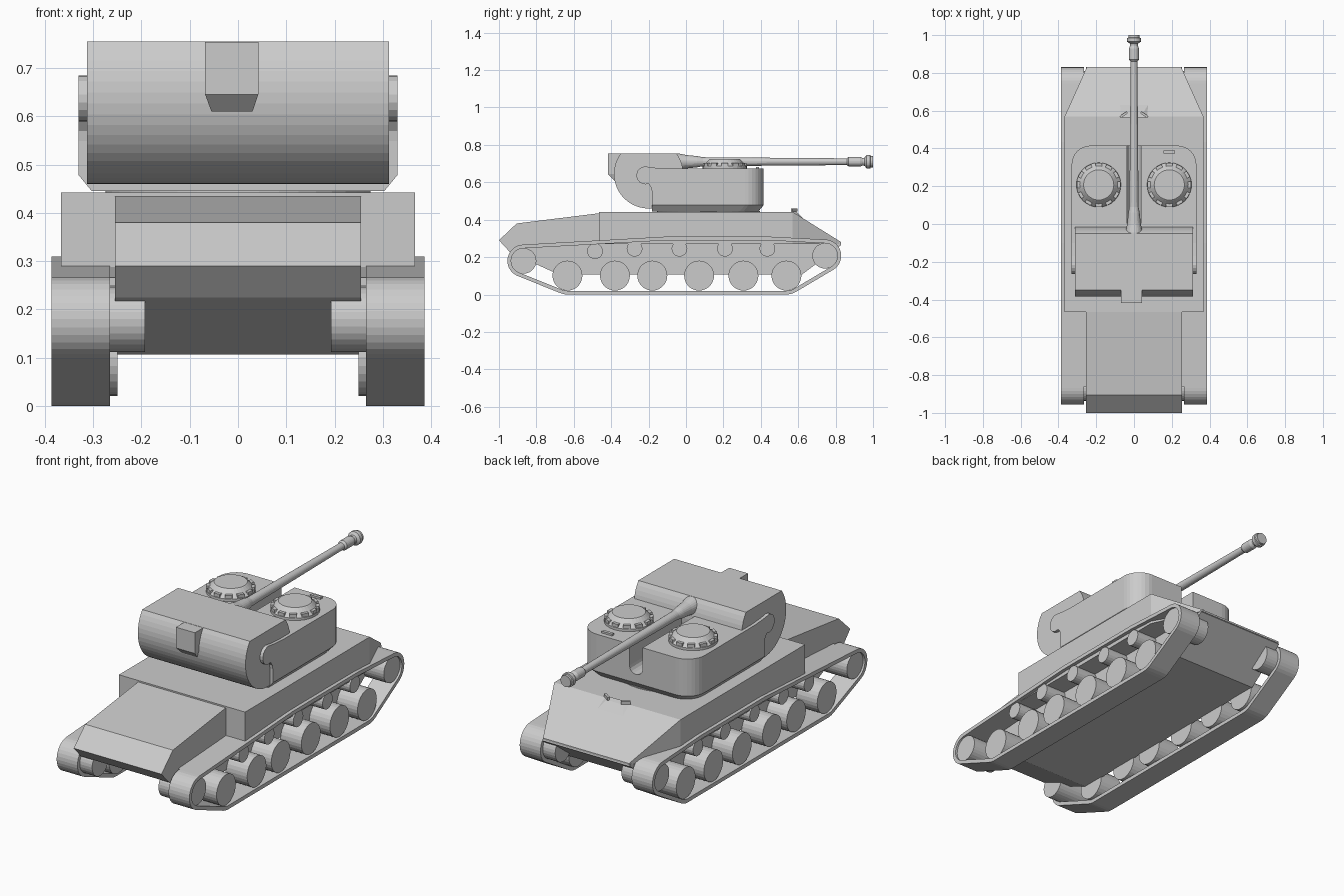
import bpy, bmesh, math
from mathutils import Vector, Matrix

if "Cube" in bpy.data.objects:
    bpy.data.objects.remove(bpy.data.objects["Cube"])


def finish(name, bm):
    bmesh.ops.recalc_face_normals(bm, faces=bm.faces)
    me = bpy.data.meshes.new(name)
    bm.to_mesh(me)
    bm.free()
    ob = bpy.data.objects.new(name, me)
    bpy.context.collection.objects.link(ob)
    return ob


def loft(name, rings, caps=True, closed=False):
    """Skin a list of equal-length point rings."""
    bm = bmesh.new()
    vs = [[bm.verts.new(p) for p in r] for r in rings]
    n = len(vs[0])
    pairs = list(zip(vs, vs[1:])) + ([(vs[-1], vs[0])] if closed else [])
    for a, b in pairs:
        for i in range(n):
            j = (i + 1) % n
            bm.faces.new((a[i], a[j], b[j], b[i]))
    if caps and not closed:
        bm.faces.new(vs[0])
        bm.faces.new(vs[-1])
    return finish(name, bm)


def prism_x(name, yz, x0, x1):
    return loft(name, [[(x, y, z) for y, z in yz] for x in (x0, x1)])


def circle(cy, cz, r, n=24):
    return [(cy + r * math.cos(2 * math.pi * i / n), cz + r * math.sin(2 * math.pi * i / n)) for i in range(n)]


def revolve(name, prof, loc, along_y=False, n=24):
    """prof holds (radius, distance along axis)."""
    rings = []
    for r, h in prof:
        ring = circle(0, 0, r, n)
        rings.append([(a + loc[0], h + loc[1], b + loc[2]) if along_y
                      else (a + loc[0], b + loc[1], h + loc[2]) for a, b in ring])
    return loft(name, rings)


def box(name, loc, size, rot=0, tilt=0):
    bm = bmesh.new()
    m = (Matrix.Translation(loc) @ Matrix.Rotation(rot, 4, 'Z') @ Matrix.Rotation(tilt, 4, 'X')
         @ Matrix.Diagonal((*size, 1)))
    bmesh.ops.create_cube(bm, size=1, matrix=m)
    return finish(name, bm)


# Lower hull with sloped nose and tail
prism_x("hull", [(-1.0, .29), (-.905, .38), (-.46, .435), (.5, .43), (.82, .28), (.83, .265),
                 (.62, .107), (-.68, .107), (-.94, .225)], -.255, .255)

# Upper hull: tapered plan, cut by the sloped rear deck
plan = [(-.367, -.465), (.367, -.465), (.367, .57), (.25, .83), (-.25, .83), (-.367, .57)]
upper = loft("upper_hull", [[(x, y, z) for x, y in plan] for z in (.27, .442)])
bm = bmesh.new()
bm.from_mesh(upper.data)
cut = bmesh.ops.bisect_plane(bm, geom=bm.verts[:] + bm.edges[:] + bm.faces[:], dist=1e-5,
                             plane_co=(0, .57, .442), plane_no=(0, .162, .26), clear_outer=True)
bmesh.ops.holes_fill(bm, edges=[e for e in bm.edges if e.is_boundary])
bm.to_mesh(upper.data)
bm.free()

# Track outline: convex wrap around the running gear
gear = [(-.868, .18, .087), (.743, .207, .087), (-.634, .1, .1), (.537, .1, .1),
        (-.1, .245, .065), (.435, .245, .065)]
pts = []
for cy, cz, r in gear:
    for (oy, oz), (iy, iz) in zip(circle(cy, cz, r, 32), circle(cy, cz, r - .02, 32)):
        pts.append((round(oy, 5), round(oz, 5), iy, iz))
pts.sort()


def chain(points):
    h = []
    for p in points:
        while len(h) > 1 and ((h[-1][0] - h[-2][0]) * (p[1] - h[-2][1])
                              - (h[-1][1] - h[-2][1]) * (p[0] - h[-2][0])) <= 1e-7:
            h.pop()
        h.append(p)
    return h[:-1]


wrap = chain(pts) + chain(pts[::-1])
road = [-.634, -.38, -.18, .07, .307, .537]
rollers = [(-.487, .232), (-.275, .245), (-.035, .245), (.208, .245), (.435, .245)]
for s, side in ((1, "right"), (-1, "left")):
    loops = [[(s * x, p[k], p[k + 1]) for p in wrap] for x, k in ((.265, 0), (.386, 0), (.386, 2), (.265, 2))]
    loft("track_" + side, loops, closed=True)
    # Wheels
    for y in road:
        prism_x("road_wheel_" + side, circle(y, .101, .08, 28), s * .25, s * .375)
    for y, z in rollers:
        prism_x("return_roller_" + side, circle(y, z, .042, 20), s * .25, s * .375)
    prism_x("idler_" + side, circle(-.868, .18, .068, 28), s * .193, s * .375)
    prism_x("sprocket_" + side, circle(.743, .207, .068, 28), s * .193, s * .375)
    # Fender strip filling the gap between track and hull
    prism_x("fender_" + side, [(-.86, .266), (-.1, .309), (.435, .309), (.76, .292), (.76, .28),
                               (.435, .296), (-.1, .296), (-.86, .25)], s * .25, s * .38)

# Turret: rounded plan with bottom chamfer
def turret_plan(inset, z):
    hx, y1, r = .33 - inset, .415 - inset, .1
    ring = [(-hx, -.182, z), (hx, -.182, z)]
    for cx, a0 in ((hx - r, 0), (-hx + r, 90)):
        for i in range(9):
            a = math.radians(a0 + i * 90 / 8)
            ring.append((cx + r * math.cos(a), y1 - r + r * math.sin(a), z))
    return ring


turret = loft("turret", [turret_plan(.027, .445), turret_plan(0, .478), turret_plan(0, .673)])
revolve("turret_ring", [(.275, .435), (.275, .447)], (0, .12, 0), n=40)

# Slot for the gun, round at the bottom
slot = [(.038, .8), (-.038, .8)] + [(-.038 * math.cos(math.pi * i / 8), .56 - .038 * math.sin(math.pi * i / 8))
                                   for i in range(9)]
cutter = loft("slot_cutter", [[(x, y, z) for x, z in slot] for y in (-.05, .6)])
mod = turret.modifiers.new("slot", 'BOOLEAN')
mod.object, mod.operation, mod.solver = cutter, 'DIFFERENCE', 'EXACT'
bpy.context.view_layer.objects.active = turret
bpy.ops.object.modifier_apply(modifier=mod.name)
bpy.data.objects.remove(cutter)

# Trunnion cheeks
for s in (1, -1):
    cheek = [(-.1, .673), (-.17, .678)]
    cheek += [(-.217 + .048 * math.cos(math.radians(a)), .637 + .048 * math.sin(math.radians(a)))
              for a in range(70, 291, 20)]
    cheek += [(-.185, .57), (-.175, .5), (-.1, .5)]
    prism_x("trunnion_cheek", cheek, s * .305, s * .33)

# Gun drum: cylinder cut flat on top
a0 = math.asin(.11 / .185)
steps = 36
drum = []
for i in range(steps + 1):
    a = math.pi - a0 + (math.pi + 2 * a0) * i / steps
    drum.append((-.2 + .185 * math.cos(a), .645 + .185 * math.sin(a)))
prism_x("gun_drum", drum, -.313, .313)

# Sight box on the drum front
def sight(x0, x1, y, z):
    return [(x0, y, z), (x1, y, z), (x1, -.25, z), (x0, -.25, z)]


loft("sight_box", [sight(-.055, .03, -.385, .61), sight(-.068, .042, -.418, .645), sight(-.068, .042, -.418, .754)])

# Gun barrel with collar and muzzle brake
revolve("gun_barrel", [(.03, -.1), (.045, -.075), (.045, -.045), (.036, 0), (.03, .06), (.024, .09), (.018, .86),
                       (.026, .87), (.026, .93), (.02, .945), (.022, .955), (.036, .965), (.036, .985),
                       (.03, .987), (.03, 1.0)], (0, 0, .71), along_y=True)

# Cupolas with vision blocks
for s in (1, -1):
    c = Vector((s * .187, .207, .672))
    revolve("cupola", [(.118, 0), (.118, .014), (.108, .024), (.085, .048), (.08, .052)], c, n=32)
    for i in range(12):
        a = 2 * math.pi * i / 12
        box("vision_block", c + Vector((.106 * math.cos(a), .106 * math.sin(a), .022)), (.02, .034, .02), a)

# Small fittings: turret roof slit, rear deck hood with two slits
box("roof_slit", (.187, .382, .677), (.06, .016, .012))
loft("deck_hood", [[(-.1, .56, .43), (.1, .56, .43), (.08, .64, .395), (-.08, .64, .395)],
                   [(-.06, .565, .45), (.06, .565, .45), (.05, .59, .443), (-.05, .59, .443)]])
for s in (1, -1):
    box("deck_slit", (s * .055, .578, .452), (.045, .012, .016), -s * math.radians(35))
